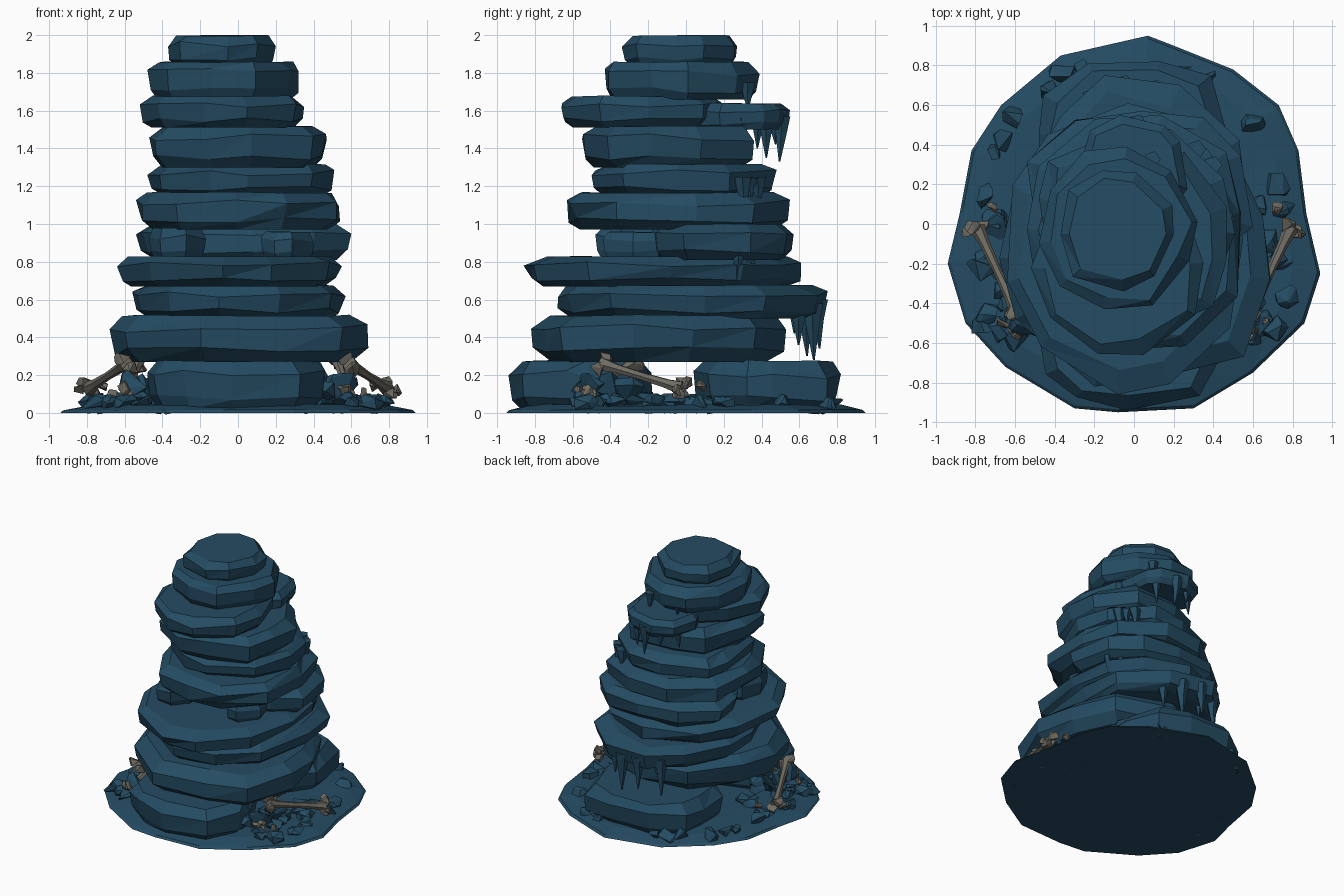
import bpy, bmesh, math, random
from mathutils import Vector

if "Cube" in bpy.data.objects:
    bpy.data.objects.remove(bpy.data.objects["Cube"])

random.seed(11)
R = random.uniform


def material(name, rgb):
    m = bpy.data.materials.new(name)
    m.diffuse_color = (*rgb, 1)
    m.use_nodes = True
    m.node_tree.nodes["Principled BSDF"].inputs["Base Color"].default_value = m.diffuse_color
    return m


BLUE = material("slate blue rock", (0.018, 0.072, 0.125))
BONE = material("weathered bone", (0.16, 0.15, 0.125))


def finish(bm, name, mat):
    bmesh.ops.recalc_face_normals(bm, faces=bm.faces[:])
    me = bpy.data.meshes.new(name)
    bm.to_mesh(me)
    bm.free()
    me.materials.append(mat)
    ob = bpy.data.objects.new(name, me)
    bpy.context.collection.objects.link(ob)
    return ob


def loft(bm, rings):
    vs = [[bm.verts.new(p) for p in r] for r in rings]
    n = len(vs[0])
    for a, b in zip(vs, vs[1:]):
        for i in range(n):
            j = (i + 1) % n
            q = [a[i], a[j], b[j], b[i]]
            if random.random() < 0.35:      # some facets split diagonally
                bm.faces.new(q[:3])
                bm.faces.new([q[0], q[2], q[3]])
            else:
                bm.faces.new(q)
    bm.faces.new(vs[0][::-1])
    bm.faces.new(vs[-1])


def slab(name, x0, x1, y0, y1, z0, z1, n=10, e=2.5):
    """Chipped flat stone that exactly fills the given box."""
    off = R(0, 6.28)
    outline = []
    for i in range(n):
        a = off + 2 * math.pi * (i + R(-0.25, 0.25)) / n
        c, s = math.cos(a), math.sin(a)
        r = (abs(c) ** e + abs(s) ** e) ** (-1 / e) * R(0.93, 1.04)
        outline.append((c * r, s * r))
    rings = []
    for h, k, dz, dk in ((0, .86, 0, .03), (.24, .97, .1, .025), (.72, 1, .1, .025), (1, .87, .02, .05)):
        ring = []
        for x, y in outline:
            m = k + R(-dk, dk)
            ring.append(Vector((x * m, y * m, h + R(-dz, dz))))
        rings.append(ring)
    pts = [p for r in rings for p in r]
    for ax, (lo, hi) in enumerate(((x0, x1), (y0, y1), (z0, z1))):
        a, b = min(p[ax] for p in pts), max(p[ax] for p in pts)
        for p in pts:
            p[ax] = lo + (p[ax] - a) / (b - a) * (hi - lo)
    bm = bmesh.new()
    loft(bm, rings)
    return finish(bm, name, BLUE)


def add_stone(bm, c, r, flat=0.75):
    """Convex chunk from random points."""
    vs = []
    for i in range(11):
        d = Vector((R(-1, 1), R(-1, 1), R(-1, 1))).normalized()
        vs.append(bm.verts.new(Vector(c) + Vector((d.x * r, d.y * r, d.z * r * flat))))
    out = bmesh.ops.convex_hull(bm, input=vs)
    junk = {v for v in out["geom_interior"] + out["geom_unused"] if isinstance(v, bmesh.types.BMVert)}
    bmesh.ops.delete(bm, geom=list(junk), context='VERTS')


# ground plate
edge = [(.07, .95), (-.37, .85), (-.67, .6), (-.82, .37), (-.88, .05), (-.94, -.2), (-.85, -.5),
        (-.65, -.72), (-.3, -.93), (-.08, -.95), (.3, -.93), (.6, -.75), (.86, -.5), (.94, -.25),
        (.87, .05), (.83, .37), (.73, .6), (.5, .78), (.2, .9)]
bm = bmesh.new()
loft(bm, [[(x * k, y * k, z + R(0, j)) for x, y in edge]
          for k, z, j in ((1, 0, 0), (.985, .012, .006), (.86, .035, .012), (.6, .045, 0))])
finish(bm, "ground_plate", BLUE)

# stacked slabs: x range, y range, z range, sides, squareness
layers = [
    ("foot_slab_front", -.48, .46, -.94, -.18, .02, .28, 11, 3.2),
    ("foot_slab_back", -.48, .48, .04, .82, .02, .28, 11, 3.0),
    ("slab_02", -.68, .69, -.82, .53, .27, .52, 11, 2.7),
    ("slab_03", -.56, .57, -.68, .75, .50, .68, 11, 2.2),
    ("slab_04", -.64, .55, -.86, .61, .67, .83, 11, 2.3),
    ("slab_05", -.54, .60, -.20, .57, .81, 1.00, 10, 2.8),
    ("slab_06", -.54, .54, -.63, .55, .97, 1.17, 11, 2.4),
    ("slab_07", -.48, .51, -.50, .48, 1.15, 1.32, 10, 2.4),
    ("slab_08", -.47, .47, -.55, .36, 1.30, 1.52, 10, 2.7),
    ("slab_09_front", -.52, .35, -.66, .20, 1.51, 1.68, 10, 2.3),
    ("slab_09_back", -.28, .27, .02, .55, 1.50, 1.64, 9, 2.3),
    ("slab_10", -.48, .32, -.43, .39, 1.66, 1.86, 10, 2.3),
    ("slab_11", -.37, .20, -.34, .27, 1.84, 2.0, 9, 2.3),
    ("boulder_left", -.47, -.17, -.48, -.08, .82, .98, 7, 2.3),
    ("boulder_right", .12, .40, -.44, -.08, .82, .96, 7, 2.3),
]
for L in layers:
    slab(*L)

# hanging stone spikes at the back: x, y, top z, tip z, radius
spikes = [
    (.22, .60, .58, .36, .045), (.10, .67, .58, .28, .05), (-.06, .70, .60, .34, .045),
    (-.22, .64, .60, .30, .045), (-.14, .58, .58, .42, .04),
    (.48, .27, .88, .71, .035), (.42, .35, .88, .73, .035),
    (.40, .30, 1.25, 1.02, .04), (.31, .38, 1.25, 1.09, .04), (.36, .34, 1.24, 1.13, .035),
    (.14, .42, 1.57, 1.35, .04), (.02, .50, 1.57, 1.33, .04), (-.10, .48, 1.57, 1.42, .04),
    (-.20, .38, 1.57, 1.40, .035), (.20, .30, 1.56, 1.39, .035),
    (.10, .33, 1.75, 1.60, .035), (-.16, .33, 1.74, 1.62, .03),
]
bm = bmesh.new()
for x, y, zt, zb, r in spikes:
    rings = []
    for t, k in ((0, 1.2), (.4, .75), (1, .1)):
        cx, cy = x + R(-.008, .008), y + R(-.008, .008)
        rings.append([(cx + r * k * math.cos(a * math.tau / 5), cy + r * k * math.sin(a * math.tau / 5),
                       zt + (zb - zt) * t) for a in range(5)])
    loft(bm, rings)
finish(bm, "hanging_spikes", BLUE)

# rubble: side piles and scattered chips around the rim
bm = bmesh.new()
for s in (-1, 1):
    for i in range(26):
        y = R(-.6, .1)
        x = R(.45, .78)
        h = max(0, (.62 - x) * .6) if y < -.2 else 0
        add_stone(bm, (s * x, y, .05 + h * R(.4, 1)), R(.045, .085))
    for y in (-.5, -.4, -.3):
        add_stone(bm, (s * .55, y, .15), .09, 1)
for x, y in ((-.7, .36), (-.66, .42), (-.75, .14), (-.6, .55), (-.36, .75), (-.26, .79), (.25, .78),
             (.37, .73), (.31, .7), (.6, .5), (.72, .2), (-.42, .68)):
    add_stone(bm, (x, y, .05), R(.045, .075), .9)
finish(bm, "rubble", BLUE)


# bones: shaft with two knobs at each end
def bone(name, a, b, r):
    a, b = Vector(a), Vector(b)
    d = (b - a).normalized()
    u = d.cross(Vector((0, 0, 1))).normalized()
    v = d.cross(u)
    bm = bmesh.new()
    rings = []
    for t, k in ((0, 1.5), (.18, 1), (.5, .8), (.82, 1), (1, 1.5)):
        c = a.lerp(b, t)
        rings.append([c + (u * math.cos(q) + v * math.sin(q)) * r * k
                      for q in (i * math.tau / 6 for i in range(6))])
    loft(bm, rings)
    for end in (a, b):
        for s in (-1, 1):
            add_stone(bm, end + (u * .6 + v * .8) * s * r * 1.3, r * 1.7, 1)
    finish(bm, name, BONE)


for s, side in ((-1, "left"), (1, "right")):
    bone("long_bone_" + side, (s * .59, -.45, .26), (s * .79, -.02, .13), .027)
    bone("short_bone_" + side, (s * .58, -.54, .11), (s * .53, -.27, .27), .025)
    bm = bmesh.new()
    for x, y, z, r in ((.72, .08, .14, .035), (.84, -.04, .12, .035), (.66, -.5, .1, .035)):
        add_stone(bm, (s * x, y, z), r, 1)
    finish(bm, "bone_chips_" + side, BONE)
